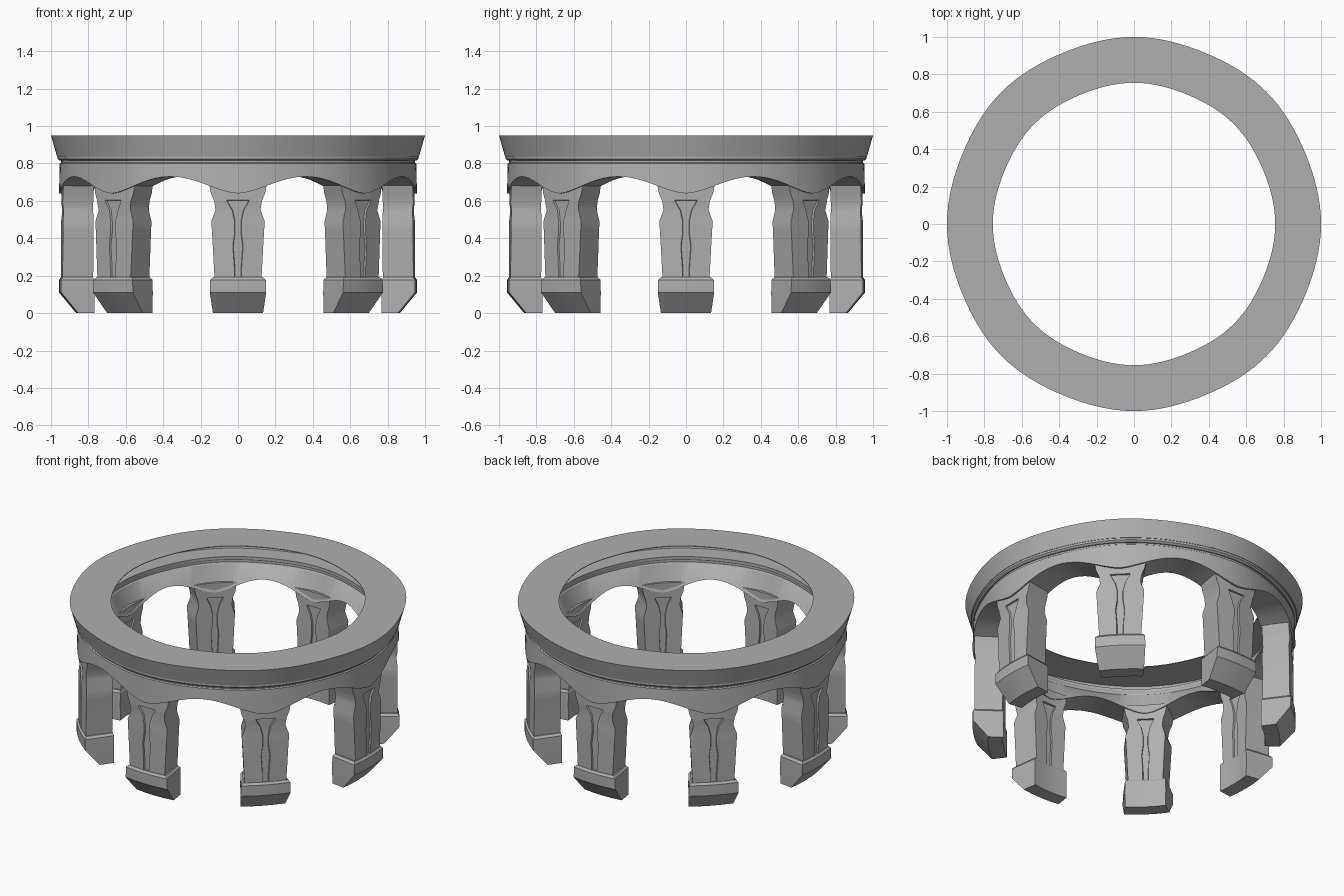
import bpy, bmesh
from math import pi, sin, cos

if "Cube" in bpy.data.objects:
    bpy.data.objects.remove(bpy.data.objects["Cube"])

N = 8                # pillars
SEG = 128            # ring columns

stone = bpy.data.materials.new("stone")
stone.diffuse_color = (0.43, 0.43, 0.43, 1)
stone.use_nodes = True
stone.node_tree.nodes["Principled BSDF"].inputs["Base Color"].default_value = stone.diffuse_color


def finish(bm, name):
    bmesh.ops.recalc_face_normals(bm, faces=bm.faces[:])
    me = bpy.data.meshes.new(name)
    bm.to_mesh(me)
    bm.free()
    me.materials.append(stone)
    ob = bpy.data.objects.new(name, me)
    bpy.context.collection.objects.link(ob)
    bpy.ops.object.select_all(action='DESELECT')
    ob.select_set(True)
    bpy.context.view_layer.objects.active = ob
    bpy.ops.object.shade_smooth_by_angle(angle=pi / 7)
    return ob


def skin(bm, loops, closed):
    """Join consecutive closed loops of points with quads."""
    vs = [[bm.verts.new(p) for p in lp] for lp in loops]
    n, m = len(vs), len(vs[0])
    for i in range(n if closed else n - 1):
        a, b = vs[i], vs[(i + 1) % n]
        for j in range(m):
            k = (j + 1) % m
            bm.faces.new((a[j], a[k], b[k], b[j]))
    if not closed:
        bm.faces.new(vs[0])
        bm.faces.new(vs[-1])


def polar(r, a, z):
    return (r * cos(a), r * sin(a), z)


def wave(a):
    """Slight eight-fold swelling of the ring over each pillar."""
    return 0.9955 + 0.0045 * cos(N * a)


def arch(a):
    """Lower edge of the arcade: low over a pillar, high between pillars."""
    step = 2 * pi / N
    t = abs((a + step / 2) % step - step / 2) / (step / 2)
    return 0.64 + 0.09 * (0.5 - 0.5 * cos(pi * t ** 0.85))


def ring(name, profile):
    """Revolve a closed (r, z) profile; z None follows the arch curve."""
    bm = bmesh.new()
    loops = []
    for i in range(SEG):
        a = 2 * pi * i / SEG
        loops.append([polar(r * wave(a), a, arch(a) if z is None else z)
                      for r, z in profile])
    skin(bm, loops, True)
    return finish(bm, name)


# Arcade band with scalloped lower edge
ring("arcade_band", [(0.957, None), (0.953, 0.80), (0.946, 0.805), (0.946, 0.82),
                     (0.842, 0.82), (0.842, 0.805), (0.835, 0.80), (0.775, None)])
# Thin moulding under the rim, its top forming an inner ledge
ring("moulding", [(0.953, 0.815), (0.965, 0.825), (0.965, 0.842),
                  (0.838, 0.842), (0.838, 0.825), (0.844, 0.815)])
# Flared rim, hollow under its flat top
ring("top_rim", [(0.968, 0.838), (1.0, 0.95), (0.755, 0.95), (0.755, 0.946),
                 (0.985, 0.944), (0.955, 0.838)])

# Shaft levels: z, half width, groove half width, groove depth
D = 0.01
SHAFT = [(0.17, 0.125, 0.02, D), (0.25, 0.13, 0.02, D), (0.36, 0.136, 0.028, D),
         (0.43, 0.14, 0.018, D), (0.49, 0.144, 0.018, D), (0.55, 0.122, 0.032, D),
         (0.59, 0.127, 0.055, D), (0.602, 0.13, 0.06, D), (0.604, 0.13, 0.06, 0),
         (0.64, 0.146, 0.06, 0), (0.67, 0.151, 0.06, 0), (0.70, 0.163, 0.06, 0)]
# Plinth levels: z, half width, outer radius
PLINTH = [(0.0, 0.148, 0.865), (0.11, 0.15, 0.957), (0.178, 0.148, 0.957),
          (0.192, 0.135, 0.946)]


def section(center, z, us, r_out, r_in, cut):
    """Closed curved section: outer side one way, inner side back."""
    pts = [polar(r_out - d, center + u / 0.95, z) for u, d in zip(us, cut)]
    pts += [polar(r_in + d, center + u / 0.95, z)
            for u, d in reversed(list(zip(us, cut)))]
    return pts


for i in range(N):
    c = 2 * pi * i / N

    # Shaft with a flowing groove on both faces
    bm = bmesh.new()
    loops = []
    for z, w, s, d in SHAFT:
        r = 0.946 if z != 0.55 else 0.94
        us = [-w, -s, -s + 0.003, s - 0.003, s, w]
        loops.append(section(c, z, us, r, 0.781, [0, 0, d, d, 0, 0]))
    skin(bm, loops, False)
    finish(bm, f"pillar_shaft_{i + 1}")

    # Plinth chamfered on the outer side
    bm = bmesh.new()
    loops = []
    for z, w, r in PLINTH:
        us = [-w, -w / 2, 0, w / 2, w]
        loops.append(section(c, z, us, r, 0.785 if z > 0.18 else 0.776, [0] * 5))
    skin(bm, loops, False)
    finish(bm, f"pillar_foot_{i + 1}")
